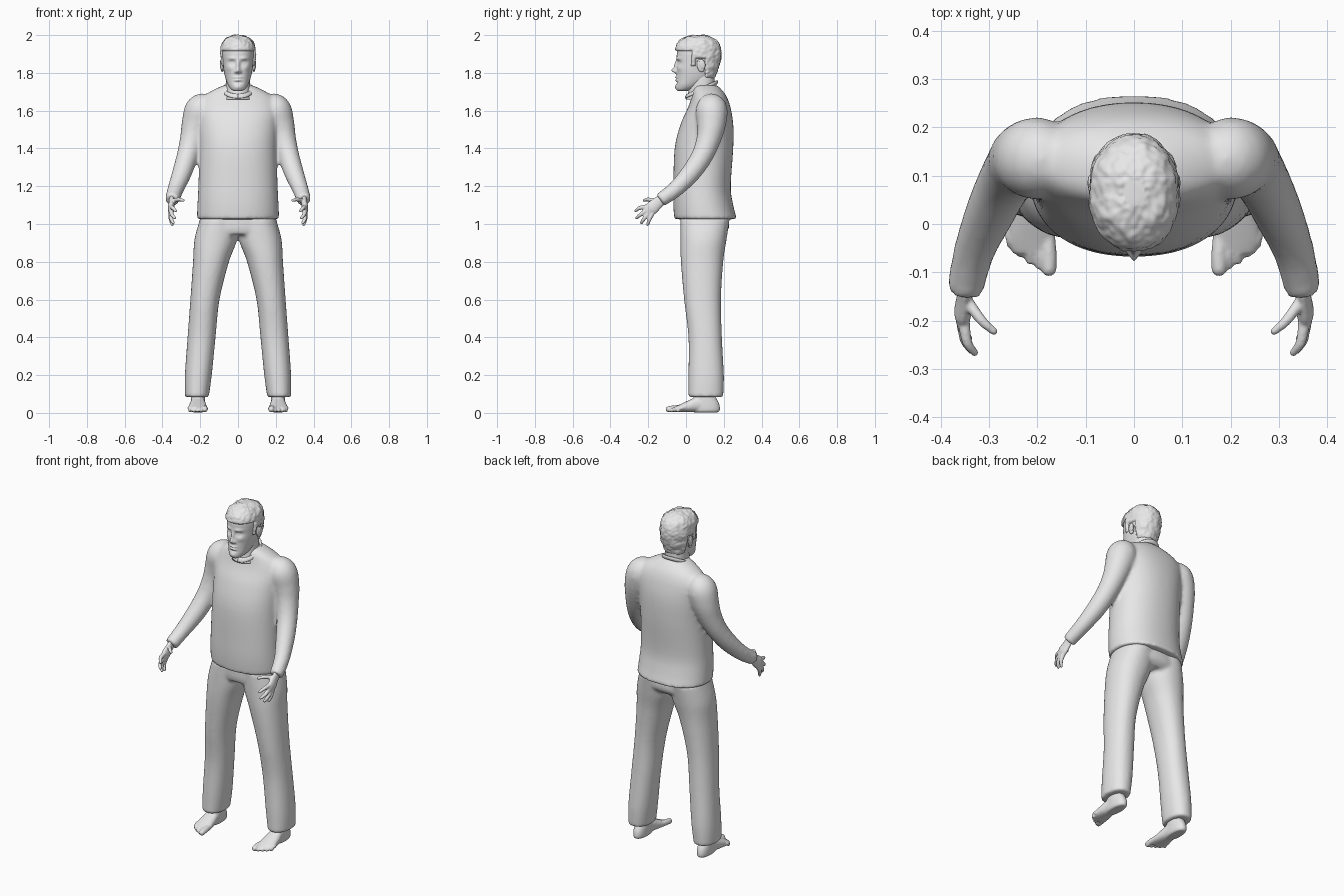
import bpy, bmesh, math
from mathutils import Vector, Matrix, noise

if "Cube" in bpy.data.objects:
    bpy.data.objects.remove(bpy.data.objects["Cube"])

grey = bpy.data.materials.new("light grey")
grey.use_nodes = True
grey.diffuse_color = (0.8, 0.8, 0.8, 1)
grey.node_tree.nodes["Principled BSDF"].inputs["Base Color"].default_value = (0.8, 0.8, 0.8, 1)


def spline(rows, steps):
    """Smooth rows of numbers with a Catmull-Rom curve."""
    out = []
    for i in range(len(rows) - 1):
        quad = [rows[max(i - 1, 0)], rows[i], rows[i + 1], rows[min(i + 2, len(rows) - 1)]]
        for k in range(steps):
            t = k / steps
            out.append([b + t / 2 * (c - a + t * (2 * a - 5 * b + 4 * c - d + t * (3 * (b - c) + d - a)))
                        for a, b, c, d in zip(*quad)])
    return out + [list(rows[-1])]


def skin(bm, rings, segs, power=2.0):
    """Bridge rings given as (centre, half axis, half axis) and cap the ends."""
    loops = []
    for centre, u, v in rings:
        loop = []
        for k in range(segs):
            c, s = math.cos(math.tau * k / segs), math.sin(math.tau * k / segs)
            e = 2 / power
            loop.append(bm.verts.new(centre + u * math.copysign(abs(c) ** e, c)
                                     + v * math.copysign(abs(s) ** e, s)))
        loops.append(loop)
    for lo, hi in zip(loops, loops[1:]):
        for k in range(segs):
            j = (k + 1) % segs
            bm.faces.new((lo[k], lo[j], hi[j], hi[k]))
    bm.faces.new(loops[0][::-1])
    bm.faces.new(loops[-1])


def slices(bm, rows, side=1, segs=48, steps=5, power=2.2):
    """Level sections: z, centre x, half width, front y, back y."""
    skin(bm, [(Vector((side * x, (f + b) / 2, z)), Vector((w, 0, 0)), Vector((0, (b - f) / 2, 0)))
              for z, x, w, f, b in spline(rows, steps)], segs, power)


def tube(bm, rows, side=1, segs=24, steps=5, flat=1.0, dome=True):
    """Round limb along x, y, z, radius; flat scales it across its x side."""
    pts = [(Vector((side * x, y, z)), r) for x, y, z, r in spline(rows, steps)]
    rings = []
    for i, (p, r) in enumerate(pts):
        t = (pts[min(i + 1, len(pts) - 1)][0] - pts[max(i - 1, 0)][0]).normalized()
        v = t.cross(Vector((1, 0, 0))).normalized()
        u = v.cross(t) * flat
        ring = [(p, u * r, v * r)]
        if dome and i in (0, len(pts) - 1):
            way = -1 if i == 0 else 1
            cap = [(p + t * way * r * math.sin(a), u * r * math.cos(a), v * r * math.cos(a))
                   for a in (0.4, 0.8, 1.2, 1.45)]
            ring = cap[::-1] + ring if i == 0 else ring + cap
        rings += ring
    skin(bm, rings, segs)


def ellipsoid(bm, place, size, tilt=0.0):
    mat = Matrix.Translation(place) @ Matrix.Rotation(tilt, 4, 'X') @ Matrix.Diagonal((*size, 1))
    bmesh.ops.create_uvsphere(bm, u_segments=24, v_segments=16, radius=1, matrix=mat)


def finish(name, bm, voxel=None, relax=4):
    bmesh.ops.recalc_face_normals(bm, faces=bm.faces)
    mesh = bpy.data.meshes.new(name)
    bm.to_mesh(mesh)
    bm.free()
    mesh.materials.append(grey)
    mesh.shade_smooth()
    ob = bpy.data.objects.new(name, mesh)
    bpy.context.collection.objects.link(ob)
    if voxel:
        mod = ob.modifiers.new("fuse", 'REMESH')
        mod.mode, mod.voxel_size, mod.use_smooth_shade = 'VOXEL', voxel, True
        mod = ob.modifiers.new("relax", 'SMOOTH')
        mod.factor, mod.iterations = 0.5, relax
    return ob


# Shirt: torso with bent sleeves
bm = bmesh.new()
slices(bm, [(1.025, 0, .218, -.062, .27), (1.1, 0, .215, -.067, .25), (1.2, 0, .21, -.067, .237),
            (1.4, 0, .205, -.06, .25), (1.53, 0, .21, -.028, .25), (1.62, 0, .215, .012, .235),
            (1.675, 0, .185, .03, .215), (1.71, 0, .13, .035, .19), (1.735, 0, .075, .045, .165)])
for s in (1, -1):
    tube(bm, [(.15, .13, 1.635, .062), (.195, .135, 1.605, .085), (.222, .135, 1.53, .077),
              (.243, .12, 1.45, .065), (.268, .085, 1.36, .057), (.297, .025, 1.27, .052),
              (.33, -.055, 1.185, .043), (.35, -.138, 1.125, .038)], s, dome=False)
finish("shirt", bm, .01, 8)

# Collar band, lower at the front
bm = bmesh.new()
rim = []
for k in range(49):
    a = math.tau * k / 48
    rim.append((Vector((.077 * math.sin(a), .082 - .08 * math.cos(a), 1.713 - .036 * math.cos(a))),
                Vector((math.sin(a), -math.cos(a), -.5)).normalized() * .007, Vector((0, .004, .012))))
skin(bm, rim, 12)
finish("collar", bm)

# Trousers: seat and two legs
bm = bmesh.new()
slices(bm, [(.945, 0, .2, -.022, .2), (.98, 0, .212, -.03, .228), (1.05, 0, .195, -.03, .225)])
for s in (1, -1):
    slices(bm, [(1.03, .1, .1, -.03, .232), (.92, .117, .113, -.03, .215), (.8, .143, .095, -.027, .197),
                (.6, .175, .077, -.01, .185), (.4, .193, .074, .013, .19), (.2, .21, .071, .013, .2),
                (.083, .218, .063, .013, .197)], s)
finish("trousers", bm, .01, 4)

# Hands: palms face inward with spread fingers
fingers = [[(.352, -.205, 1.092), (.345, -.245, 1.085), (.33, -.266, 1.07)],
           [(.354, -.203, 1.077), (.35, -.24, 1.05), (.335, -.262, 1.032)],
           [(.356, -.193, 1.063), (.354, -.222, 1.028), (.342, -.236, 1.006)],
           [(.356, -.178, 1.056), (.357, -.193, 1.025), (.348, -.203, .997)],
           [(.345, -.16, 1.12), (.315, -.2, 1.13), (.29, -.222, 1.125)]]
for s, label in ((1, "left_hand"), (-1, "right_hand")):
    bm = bmesh.new()
    tube(bm, [(.35, -.115, 1.14, .028), (.351, -.15, 1.112, .031), (.354, -.18, 1.085, .036),
              (.354, -.195, 1.073, .03)], s, flat=.5)
    for finger in fingers:
        tube(bm, [(*p, r) for p, r in zip(finger, (.0125, .0105, .008))], s, 12, 4)
    finish(label, bm, .004, 3)

# Bare feet with toes
for s, label in ((1, "left_foot"), (-1, "right_foot")):
    bm = bmesh.new()
    slices(bm, [(.16, .212, .036, .05, .135), (.1, .212, .037, .045, .15), (.05, .212, .038, .03, .175),
                (.015, .212, .036, .03, .18), (.003, .212, .028, .04, .17)], s, 24)
    skin(bm, [(Vector((s * x, y, h / 2 + .004)), Vector((w, 0, 0)), Vector((0, 0, h / 2)))
              for y, x, w, h in spline([(.14, .212, .033, .07), (.07, .212, .038, .085), (.02, .213, .045, .065),
                                        (-.03, .212, .05, .042), (-.06, .207, .045, .028)], 4)], 24, 2.3)
    for k in range(5):
        x, r = .176 + .0195 * k, (.0165 if k == 0 else .0105)
        tip = -.092 + .0018 * k * (k + 3)
        tube(bm, [(x + .004, -.02, .026, r), (x, (tip - .03) / 2, .024, r), (x, tip, r + .003, r)], s, 12, 4)
    finish(label, bm, .005, 3)

# Neck
bm = bmesh.new()
slices(bm, [(1.66, 0, .075, .0, .16), (1.7, 0, .066, .012, .152), (1.76, 0, .064, .02, .152), (1.82, 0, .06, .03, .15)])
finish("neck", bm)

# Head, with facial forms pushed forward or back: x, z, x spread, z spread, amount
head_rows = [(1.703, 0, .018, -.042, .0), (1.712, 0, .036, -.05, .035), (1.735, 0, .053, -.052, .085),
             (1.77, 0, .066, -.05, .135), (1.81, 0, .075, -.049, .155), (1.86, 0, .081, -.048, .17),
             (1.91, 0, .083, -.048, .176), (1.95, 0, .075, -.036, .165), (1.978, 0, .052, -.005, .135),
             (1.99, 0, .02, .04, .09)]
forms = [(0, 1.84, .009, .025, .014), (0, 1.812, .011, .013, .024), (.013, 1.806, .007, .007, .01),
         (.032, 1.853, .017, .011, -.013), (.032, 1.852, .011, .006, .008), (.033, 1.877, .022, .008, .007),
         (.045, 1.825, .018, .015, .005), (0, 1.775, .021, .006, .008), (0, 1.762, .018, .006, .008),
         (0, 1.7685, .022, .0025, -.007), (0, 1.749, .022, .006, -.005), (0, 1.725, .02, .012, .006)]
bm = bmesh.new()
slices(bm, head_rows, segs=128, steps=9)
for v in bm.verts:
    if v.co.y < .03:
        v.co.y -= sum(d * math.exp(-((abs(v.co.x) - x) / w) ** 2 - ((v.co.z - z) / h) ** 2)
                      for x, z, w, h, d in forms)
finish("head", bm)

# Ears
bm = bmesh.new()
for s in (1, -1):
    ellipsoid(bm, (s * .084, .078, 1.838), (.009, .02, .034), .2)
    ellipsoid(bm, (s * .09, .085, 1.845), (.006, .017, .026), .2)
finish("ears", bm)


# Hair: tousled cap above the hairline
def hairline(y):
    if y < .03:
        return 1.915
    return 1.835 if y < .05 else 1.875 if y < .1 else 1.775


bm = bmesh.new()
slices(bm, head_rows, segs=96, steps=9)
cut = [f for f in bm.faces if f.calc_center_median().z < hairline(f.calc_center_median().y)]
bmesh.ops.delete(bm, geom=cut, context='FACES')
bmesh.ops.recalc_face_normals(bm, faces=bm.faces)
bm.normal_update()
shift = {}
for v in bm.verts:
    lump = noise.noise(v.co * 28) * .005 + noise.noise(v.co * 80) * .004
    lift = 0.001 if v.is_boundary else .011 + lump
    shift[v] = v.normal * lift
for v, d in shift.items():
    v.co += d
finish("hair", bm)
